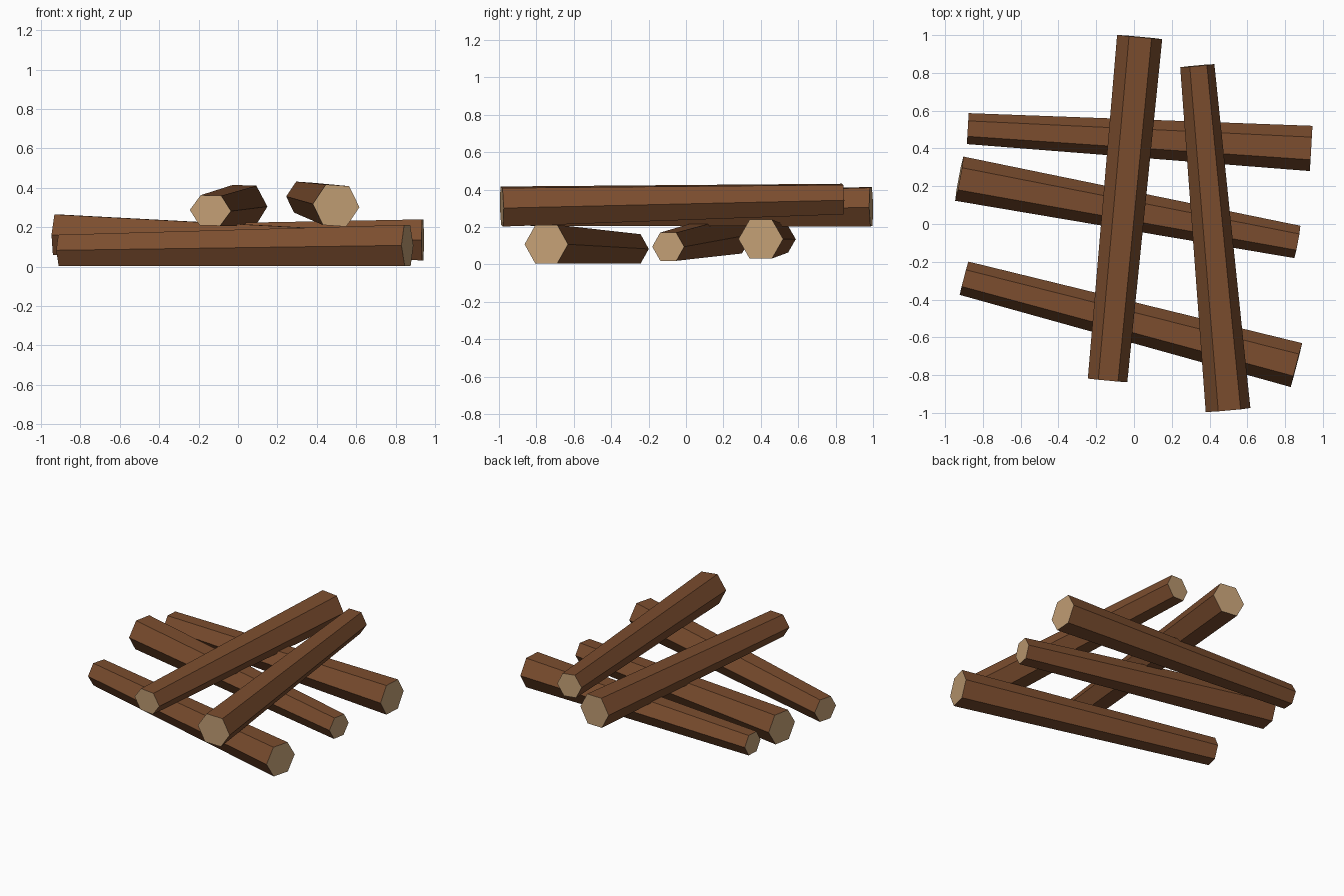
import bpy, bmesh, math
from mathutils import Vector

if "Cube" in bpy.data.objects:
    bpy.data.objects.remove(bpy.data.objects["Cube"])


def material(name, color):
    m = bpy.data.materials.new(name)
    m.diffuse_color = (*color, 1)
    m.use_nodes = True
    m.node_tree.nodes["Principled BSDF"].inputs["Base Color"].default_value = m.diffuse_color
    return m


bark = material("bark", (0.20, 0.075, 0.028))
cut_wood = material("cut_wood", (0.55, 0.35, 0.18))


def log(name, a, ra, b, rb, roll=0.0, squash_a=1.0):
    """Tapered six-sided log from centre a (radius ra) to centre b (radius rb)."""
    a, b = Vector(a), Vector(b)
    axis = (b - a).normalized()
    side = axis.cross(Vector((0, 0, 1))).normalized()
    up = side.cross(axis)
    bm = bmesh.new()
    rings = []
    for centre, r, squash in ((a, ra, squash_a), (b, rb, 1.0)):
        ring = []
        for k in range(6):
            t = math.radians(60 * k + roll)
            ring.append(bm.verts.new(
                centre + side * (r * math.cos(t)) + up * (r * squash * math.sin(t))))
        rings.append(ring)
    # bark sides
    for k in range(6):
        n = (k + 1) % 6
        bm.faces.new((rings[0][k], rings[0][n], rings[1][n], rings[1][k]))
    # sawn ends
    for ring in rings:
        bm.faces.new(ring).material_index = 1
    bmesh.ops.recalc_face_normals(bm, faces=bm.faces)
    mesh = bpy.data.meshes.new(name)
    bm.to_mesh(mesh)
    bm.free()
    mesh.materials.append(bark)
    mesh.materials.append(cut_wood)
    bpy.context.collection.objects.link(bpy.data.objects.new(name, mesh))


# lower layer, lying left to right
log("lower_log_front", (-0.90, -0.287, 0.083), 0.091, (0.86, -0.747, 0.108), 0.120)
log("lower_log_middle", (-0.925, 0.240, 0.162), 0.119, (0.865, -0.095, 0.095), 0.087)
log("lower_log_back", (-0.88, 0.505, 0.135), 0.082, (0.938, 0.400, 0.136), 0.120)

# upper layer, lying front to back
log("upper_log_left", (-0.14, -0.828, 0.285), 0.105, (0.03, 0.990, 0.309), 0.120,
    roll=-2, squash_a=0.84)
log("upper_log_right", (0.498, -0.985, 0.310), 0.119, (0.335, 0.838, 0.350), 0.091,
    roll=-4)
